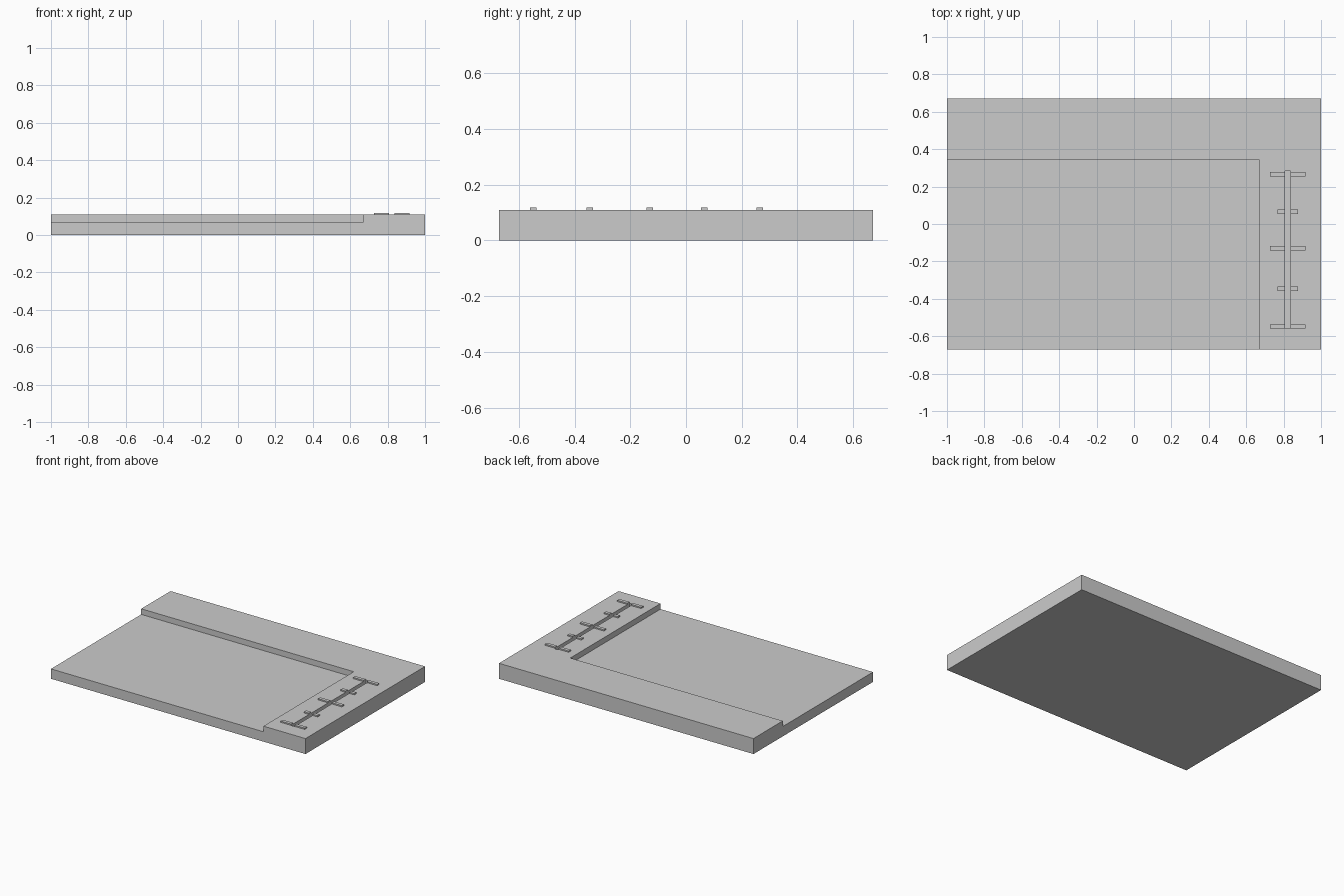
import bpy

if "Cube" in bpy.data.objects:
    bpy.data.objects.remove(bpy.data.objects["Cube"])


def box(name, x0, x1, y0, y1, z0, z1):
    bpy.ops.mesh.primitive_cube_add(
        size=1, location=((x0 + x1) / 2, (y0 + y1) / 2, (z0 + z1) / 2))
    ob = bpy.context.object
    ob.name = name
    ob.scale = (x1 - x0, y1 - y0, z1 - z0)
    bpy.ops.object.transform_apply(location=False, rotation=False, scale=True)
    return ob


def cut(target, cutter):
    mod = target.modifiers.new("cut", 'BOOLEAN')
    mod.operation = 'DIFFERENCE'
    mod.solver = 'EXACT'
    mod.object = cutter
    cutter.hide_render = True
    bpy.context.view_layer.objects.active = target
    bpy.ops.object.modifier_apply(modifier=mod.name)
    bpy.data.objects.remove(cutter, do_unlink=True)


TOP = 0.11
SLOT = (0.808, 0.836)

# Slab with the lowered corner area, leaving an L-shaped raised border
slab = box("slab", -1, 1, -0.671, 0.671, 0, TOP)
cut(slab, box("recess_cutter", -1.2, 0.67, -0.9, 0.342, 0.07, 0.3))

# Slider slot in the raised side strip
cut(slab, box("slot_cutter", *SLOT, -0.56, 0.284, 0.07, 0.3))

# Raised scale marks, split either side of the slot, alternately long and short
for i, y in enumerate((-0.548, -0.345, -0.13, 0.066, 0.265)):
    reach = 0.094 if i % 2 == 0 else 0.054
    mid = sum(SLOT) / 2
    box(f"mark_left_{i + 1}", mid - reach, SLOT[0], y - 0.012, y + 0.012, TOP, TOP + 0.009)
    box(f"mark_right_{i + 1}", SLOT[1], mid + reach, y - 0.012, y + 0.012, TOP, TOP + 0.009)
